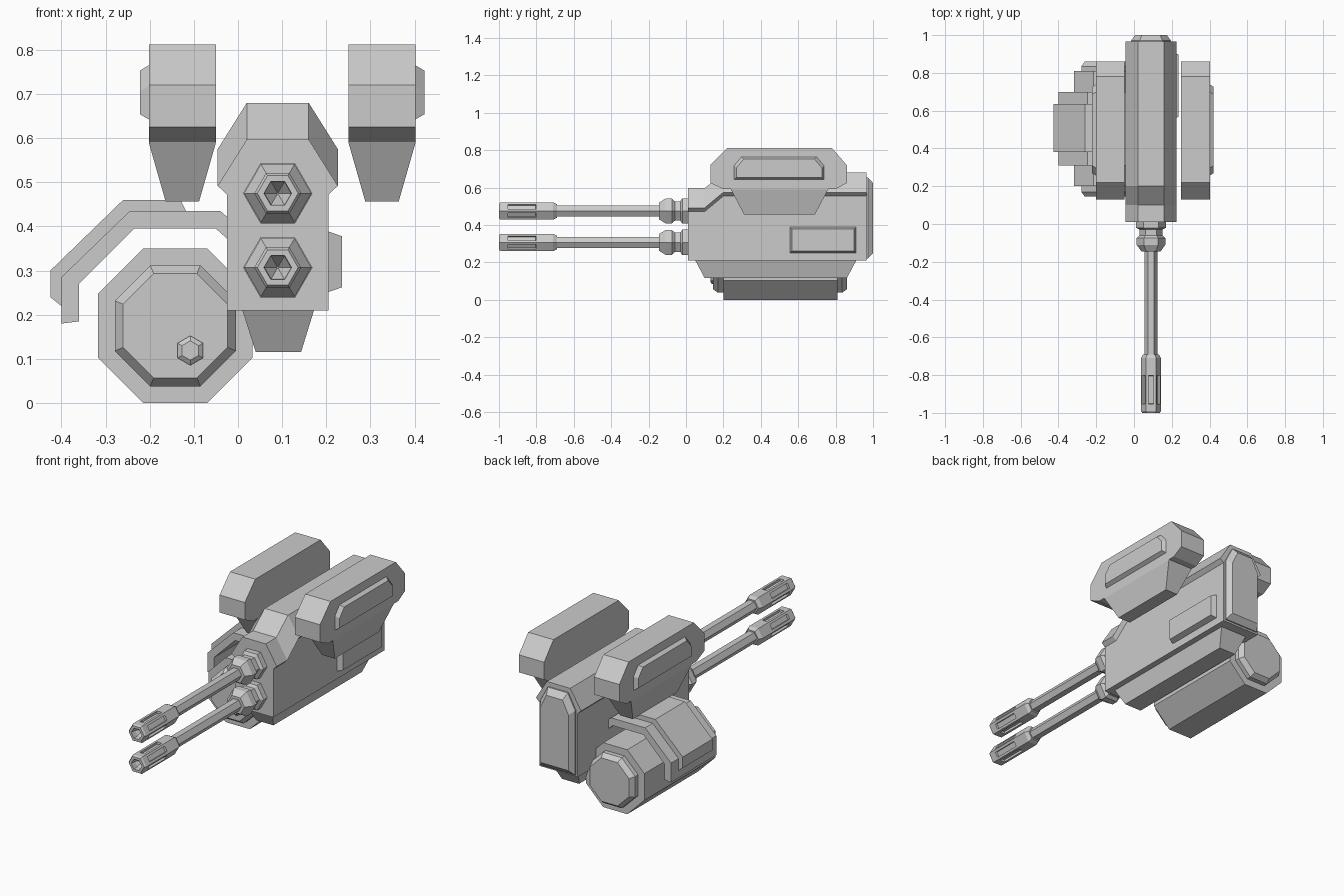
import bpy, bmesh, math

old = bpy.data.objects.get("Cube")
if old:
    bpy.data.objects.remove(old, do_unlink=True)

grey = bpy.data.materials.new("light grey metal")
grey.use_nodes = True
GREY = (0.6, 0.6, 0.6, 1)
grey.diffuse_color = GREY
grey.node_tree.nodes["Principled BSDF"].inputs["Base Color"].default_value = GREY


def finish(name, bm):
    bmesh.ops.recalc_face_normals(bm, faces=bm.faces)
    mesh = bpy.data.meshes.new(name)
    bm.to_mesh(mesh)
    bm.free()
    mesh.materials.append(grey)
    obj = bpy.data.objects.new(name, mesh)
    bpy.context.collection.objects.link(obj)
    return obj


def loft_mesh(rings):
    """Skin matching rings of points and cap both ends."""
    bm = bmesh.new()
    loops = [[bm.verts.new(p) for p in ring] for ring in rings]
    n = len(loops[0])
    for a, b in zip(loops, loops[1:]):
        for i in range(n):
            j = (i + 1) % n
            bm.faces.new((a[i], a[j], b[j], b[i]))
    bm.faces.new(loops[0])
    bm.faces.new(loops[-1])
    return bm


def loft(name, rings):
    return finish(name, loft_mesh(rings))


def along_x(name, profile, x0, x1):
    """Extrude a (y, z) profile across x."""
    return loft(name, [[(x, y, z) for y, z in profile] for x in (x0, x1)])


def along_y(name, profile, y0, y1):
    """Extrude an (x, z) profile along y."""
    return loft(name, [[(x, y, z) for x, z in profile] for y in (y0, y1)])


def rect(x0, x1, y0, y1, z):
    return [(x0, y0, z), (x1, y0, z), (x1, y1, z), (x0, y1, z)]


def ngon_rings(cx, cz, steps, sides, phase=0.0):
    """Regular rings along y from (y, flat-to-centre distance) steps."""
    rings = []
    for y, apothem in steps:
        r = apothem / math.cos(math.pi / sides)
        angles = [phase + math.tau * i / sides for i in range(sides)]
        rings.append([(cx + r * math.cos(a), y, cz + r * math.sin(a)) for a in angles])
    return rings


def raised_plate(name, profile, x0, x1, inset):
    """Plate on a side wall whose outer face is smaller than its base."""
    cy = sum(p[0] for p in profile) / len(profile)
    cz = sum(p[1] for p in profile) / len(profile)
    outer = [(y - math.copysign(inset, y - cy), z - math.copysign(inset, z - cz))
             for y, z in profile]
    return loft(name, [[(x0, y, z) for y, z in profile],
                       [(x1, y, z) for y, z in outer]])


# Main housing
along_x("housing", [(0.01, 0.21), (0.965, 0.21), (0.965, 0.59), (0.2, 0.59),
                    (0.1, 0.5), (0.01, 0.5)], -0.025, 0.205)

# Hood that steps down towards the front
hood = [(0.02, 0.68), (0.16, 0.68), (0.226, 0.575), (0.205, 0.555),
        (-0.025, 0.555), (-0.046, 0.575)]
loft("hood", [[(x, y, z - drop) for x, z in hood]
              for y, drop in ((0.01, 0.083), (0.1, 0.083), (0.2, 0), (0.965, 0))])

# Bevelled rear plate
rear = [(-0.015, 0.22), (0.195, 0.22), (0.195, 0.57), (0.15, 0.655),
        (0.03, 0.655), (-0.015, 0.57)]
loft("rear_plate", [[(x, 0.96, z) for x, z in rear],
                    [(x, 0.972, z) for x, z in rear],
                    [(0.09 + (x - 0.09) * 0.8, 1.0, 0.435 + (z - 0.435) * 0.86)
                     for x, z in rear]])

# Tapered belly and side hatch
loft("belly", [rect(0.01, 0.172, 0.05, 0.91, 0.22), rect(0.01, 0.172, 0.05, 0.91, 0.21),
               rect(0.04, 0.143, 0.1, 0.86, 0.116)])
raised_plate("side_hatch", [(0.555, 0.25), (0.91, 0.25), (0.91, 0.39), (0.555, 0.39)],
             0.2, 0.235, 0.012)

# Twin barrels with collars and slotted muzzles
BX = 0.09
for label, z in (("lower", 0.307), ("upper", 0.475)):
    loft(label + "_collar", ngon_rings(BX, z, [
        (0.02, 0.068), (-0.02, 0.068), (-0.03, 0.052), (-0.06, 0.052),
        (-0.075, 0.066), (-0.11, 0.066), (-0.145, 0.044)], 6))
    loft(label + "_barrel", ngon_rings(BX, z, [(-0.13, 0.029), (-0.7, 0.029)], 6))
    bm = loft_mesh(ngon_rings(BX, z, [
        (-0.69, 0.036), (-0.71, 0.046), (-0.79, 0.046), (-0.965, 0.046),
        (-0.99, 0.046), (-1.0, 0.04), (-1.0, 0.027), (-0.97, 0.025), (-0.93, 0.002)], 6))
    bmesh.ops.recalc_face_normals(bm, faces=bm.faces)
    slots = [f for f in bm.faces if abs(f.calc_center_median().y + 0.8775) < 0.01]
    bmesh.ops.inset_individual(bm, faces=slots, thickness=0.018)
    lips = bmesh.ops.inset_individual(bm, faces=slots, thickness=0.001, depth=-0.012)
    finish(label + "_muzzle", bm)

# Octagonal drum with stepped, bevelled ends
DX, DZ = -0.142, 0.175
loft("drum", ngon_rings(DX, DZ, [
    (0.145, 0.118), (0.17, 0.137), (0.2, 0.137), (0.2, 0.175),
    (0.81, 0.175), (0.81, 0.137), (0.835, 0.137), (0.86, 0.118)], 8, math.pi / 8))
loft("drum_knob", ngon_rings(-0.108, 0.119, [
    (0.16, 0.029), (0.138, 0.029), (0.13, 0.019)], 6, math.pi / 6))

# Bent arm over the drum, with an outer plate
along_y("drum_arm", [(-0.4, 0.18), (-0.4, 0.285), (-0.245, 0.435), (-0.04, 0.435),
                     (0.0, 0.4), (0.0, 0.35), (-0.05, 0.395), (-0.235, 0.395),
                     (-0.36, 0.27), (-0.36, 0.185)], 0.31, 0.7)
cover = [(-0.4, 0.22), (-0.425, 0.24), (-0.425, 0.3), (-0.26, 0.46),
         (-0.13, 0.46), (-0.115, 0.43), (-0.245, 0.43), (-0.4, 0.28)]
along_y("drum_arm_plate", cover, 0.38, 0.635)

# Two pods, mirrored about the middle of the housing
pod = [(0.13, 0.625), (0.13, 0.72), (0.22, 0.812), (0.78, 0.812),
       (0.86, 0.72), (0.86, 0.625), (0.8, 0.592), (0.2, 0.592)]
panel = [(0.255, 0.64), (0.74, 0.64), (0.74, 0.72), (0.7, 0.767),
         (0.295, 0.767), (0.255, 0.72)]
for label, s in (("left", 1), ("right", -1)):
    def px(d):
        return 0.1 + s * d
    along_x(label + "_pod", pod, px(0.15), px(0.302))
    loft(label + "_pod_keel", [rect(px(0.15), px(0.302), 0.235, 0.765, 0.6),
                               rect(px(0.15), px(0.302), 0.24, 0.76, 0.59),
                               rect(px(0.188), px(0.264), 0.31, 0.69, 0.457)])
    raised_plate(label + "_pod_panel", panel, px(0.298), px(0.322), 0.014)
